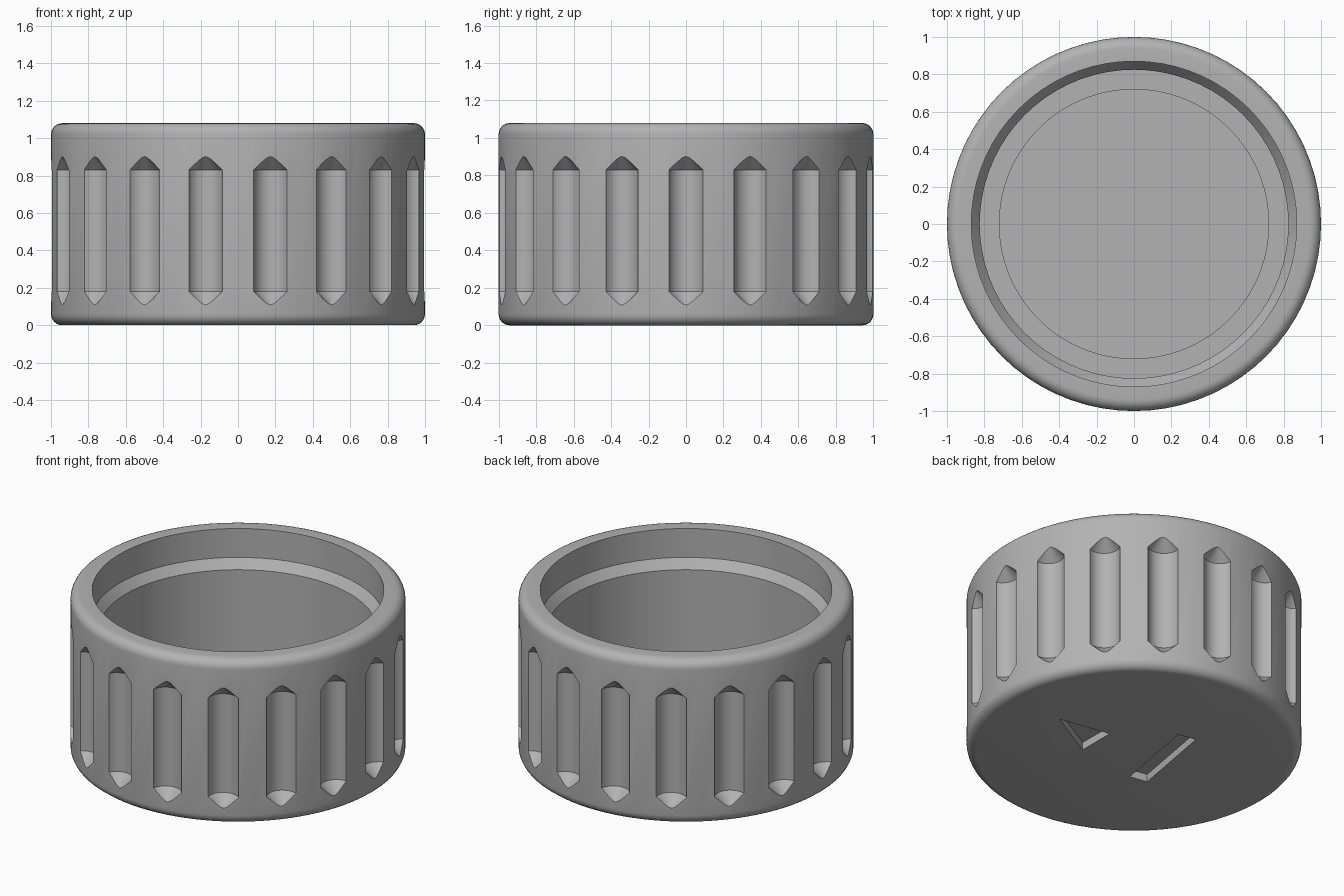
import bpy, bmesh, math
from mathutils import Matrix, Vector

cube = bpy.data.objects.get("Cube")
if cube:
    bpy.data.objects.remove(cube, do_unlink=True)

grey = bpy.data.materials.new("light_grey")
grey.use_nodes = True
colour = (0.45, 0.45, 0.45, 1)
grey.diffuse_color = colour
grey.node_tree.nodes["Principled BSDF"].inputs["Base Color"].default_value = colour

HEIGHT, FILLET, FLUTES = 1.08, 0.06, 18


def lathe(bm, profile, steps, centre=(0, 0, 0)):
    """Revolve an (r, z) profile that starts and ends on the axis."""
    verts = [bm.verts.new((r, 0, z)) for r, z in profile]
    edges = [bm.edges.new(pair) for pair in zip(verts, verts[1:])]
    spun = bmesh.ops.spin(bm, geom=verts + edges, cent=(0, 0, 0), axis=(0, 0, 1),
                          angle=math.tau, steps=steps, use_duplicate=False)
    new = {v for v in bm.verts if v.link_edges and not v.tag}
    bmesh.ops.remove_doubles(bm, verts=list(new), dist=1e-5)
    new = [v for v in bm.verts if not v.tag]
    bmesh.ops.translate(bm, verts=new, vec=centre)
    for v in new:
        v.tag = True


def prism(bm, outline, bottom, top):
    """Extrude a flat outline between two heights."""
    face = bm.faces.new([bm.verts.new((x, y, bottom)) for x, y in outline])
    out = bmesh.ops.extrude_face_region(bm, geom=[face])
    moved = [g for g in out["geom"] if isinstance(g, bmesh.types.BMVert)]
    bmesh.ops.translate(bm, verts=moved, vec=(0, 0, top - bottom))


def finish(bm, name):
    bmesh.ops.recalc_face_normals(bm, faces=bm.faces)
    mesh = bpy.data.meshes.new(name)
    bm.to_mesh(mesh)
    bm.free()
    obj = bpy.data.objects.new(name, mesh)
    bpy.context.collection.objects.link(obj)
    mesh.materials.append(grey)
    return obj


def fillet(z, start):
    """Quarter round on the outer edge."""
    return [(1 - FILLET + FILLET * math.cos(a), z + FILLET * math.sin(a))
            for a in (math.radians(start + 15 * i) for i in range(7))]


# Cap body: rounded shell, wide mouth, sloped shoulder, recessed floor
bm = bmesh.new()
profile = [(0, 0)] + fillet(FILLET, -90) + fillet(HEIGHT - FILLET, 0)
profile += [(0.87, HEIGHT), (0.87, 0.89), (0.825, 0.83), (0.825, 0.2),
            (0.72, 0.2), (0.72, 0.15), (0, 0.15)]
lathe(bm, profile, 72)
cap = finish(bm, "cap_body")

# Grip flutes: round cutters with conical ends
bm = bmesh.new()
R = 0.096
for i in range(FLUTES):
    a = math.tau * i / FLUTES
    lathe(bm, [(0, 0.18 - R), (R, 0.18), (R, 0.83), (0, 0.83 + R)], 32,
          (1.025 * math.cos(a), 1.025 * math.sin(a), 0))
flutes = finish(bm, "flute_cutter")

# Underside recesses: a straight slot and a triangular pocket
bm = bmesh.new()
turn = Matrix.Translation((-0.19, 0.04, 0)) @ Matrix.Rotation(math.radians(80), 4, "Z")
slot = [turn @ Vector((x, y, 0)) for x, y in
        ((-0.29, -0.06), (0.29, -0.06), (0.29, 0.06), (-0.29, 0.06))]
prism(bm, [p.xy for p in slot], -0.1, 0.05)
prism(bm, [(0.58, 0.0), (0.24, -0.19), (0.24, 0.06)], -0.1, 0.05)
recesses = finish(bm, "recess_cutter")

bpy.ops.object.select_all(action="DESELECT")
cap.select_set(True)
bpy.context.view_layer.objects.active = cap
for cutter in (flutes, recesses):
    mod = cap.modifiers.new(cutter.name, "BOOLEAN")
    mod.operation, mod.solver, mod.object = "DIFFERENCE", "EXACT", cutter
    bpy.ops.object.modifier_apply(modifier=mod.name)
    bpy.data.objects.remove(cutter, do_unlink=True)

bpy.ops.object.shade_smooth_by_angle(angle=math.radians(25))
